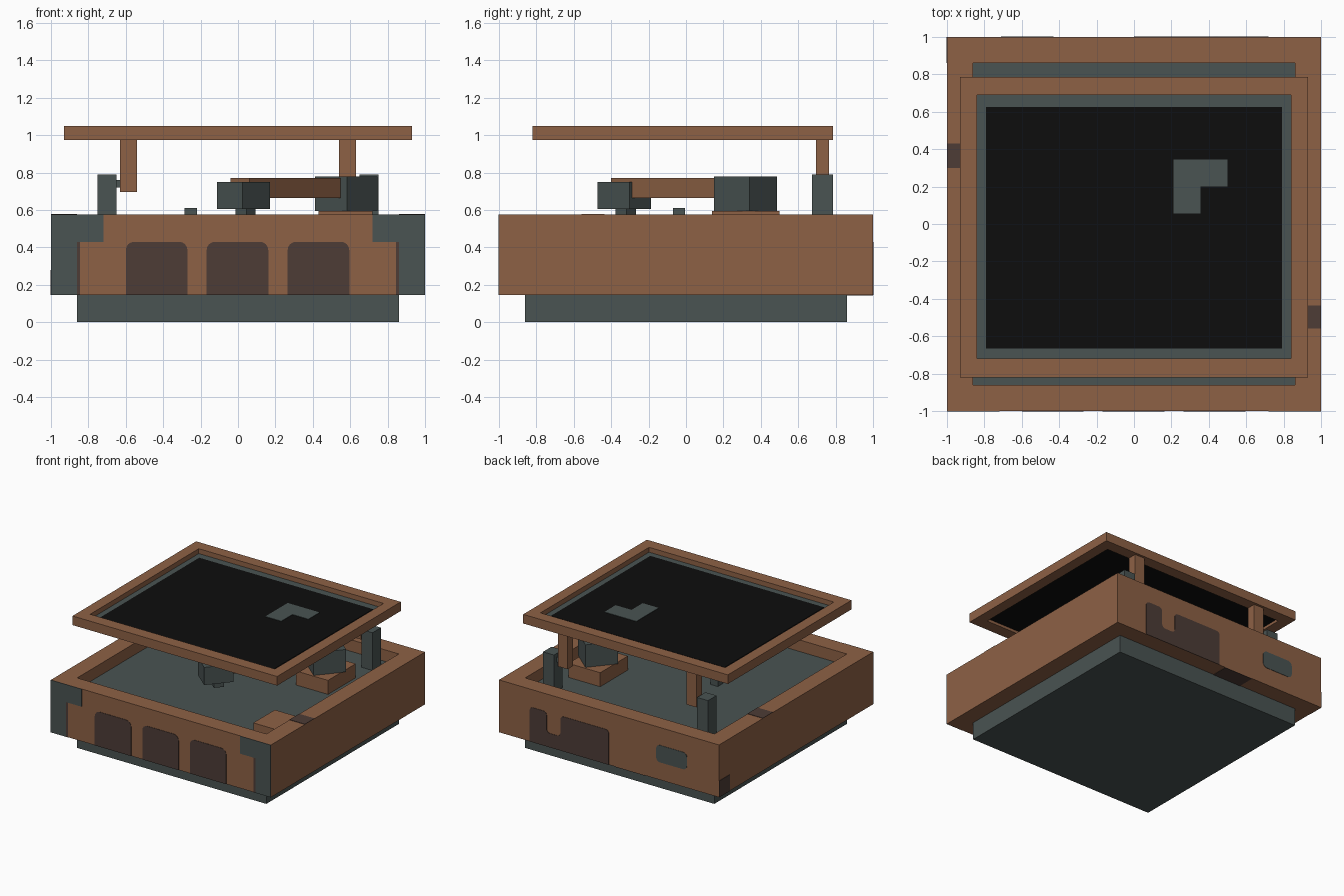
import bpy, bmesh, math
from mathutils import Matrix, Vector

cube = bpy.data.objects.get("Cube")
if cube:
    bpy.data.objects.remove(cube, do_unlink=True)


def material(name, rgb):
    m = bpy.data.materials.new(name)
    m.use_nodes = True
    m.diffuse_color = (*rgb, 1)
    m.node_tree.nodes["Principled BSDF"].inputs["Base Color"].default_value = (*rgb, 1)
    return m


brown = material("warm_brown", (0.27, 0.12, 0.06))
dark = material("dark_brown", (0.074, 0.045, 0.037))
grey = material("slate_grey", (0.067, 0.087, 0.085))
black = material("black", (0.004, 0.004, 0.004))


def finish(name, bm, mat):
    bmesh.ops.recalc_face_normals(bm, faces=bm.faces)
    mesh = bpy.data.meshes.new(name)
    bm.to_mesh(mesh)
    bm.free()
    mesh.materials.append(mat)
    ob = bpy.data.objects.new(name, mesh)
    bpy.context.scene.collection.objects.link(ob)
    return ob


def block(name, centre, size, z0, z1, mat, angle=0):
    """Box given by its plan centre and size, its height range and its turn."""
    bm = bmesh.new()
    bmesh.ops.create_cube(bm, size=1)
    move = Matrix.Translation((*centre, (z0 + z1) / 2))
    turn = Matrix.Rotation(math.radians(angle), 4, 'Z')
    bm.transform(move @ turn @ Matrix.Diagonal((*size, z1 - z0, 1)))
    return finish(name, bm, mat)


def span(name, x0, x1, y0, y1, z0, z1, mat):
    return block(name, ((x0 + x1) / 2, (y0 + y1) / 2), (x1 - x0, y1 - y0), z0, z1, mat)


def frame(name, outer, inner, z0, z1, mat):
    """Open rectangular ring; outer and inner are (x0, x1, y0, y1)."""
    bm = bmesh.new()
    rings = []
    for (x0, x1, y0, y1) in (outer, inner):
        for z in (z0, z1):
            rings.append([bm.verts.new((x, y, z)) for x, y in
                          ((x0, y0), (x1, y0), (x1, y1), (x0, y1))])
    ob, ot, ib, it = rings
    for i in range(4):
        j = (i + 1) % 4
        for a, b in ((ob, ot), (ot, it), (it, ib), (ib, ob)):
            bm.faces.new((a[i], a[j], b[j], b[i]))
    return finish(name, bm, mat)


def plate(name, outline, place, normal, mat, radius=0, square_below=0.15):
    """Thin inlay; place maps 2D points to space, corners above a height are rounded."""
    bm = bmesh.new()
    face = bm.faces.new([bm.verts.new(place(a, b)) for a, b in outline])
    if radius:
        corners = [v for v in bm.verts if v.co.z > square_below]
        bmesh.ops.bevel(bm, geom=corners, offset=radius, segments=4,
                        affect='VERTICES', profile=0.5)
    out = bmesh.ops.extrude_face_region(bm, geom=bm.faces[:])
    for v in out["geom"]:
        if isinstance(v, bmesh.types.BMVert):
            v.co += Vector(normal) * 0.003
    return finish(name, bm, mat)


def rect(a0, a1, b0, b1):
    return [(a0, b0), (a1, b0), (a1, b1), (a0, b1)]


FLOOR, BASE, RIM, WIN = 0.48, 0.145, 0.575, 0.43
front = (lambda a, b: (a, -1, b), (0, -1, 0))
back = (lambda a, b: (a, 1, b), (0, 1, 0))
top = (lambda a, b: (a, b, RIM), (0, 0, 1))
under = (lambda a, b: (a, b, BASE), (0, 0, -1))
side = (lambda a, b: (-1, a, b), (-1, 0, 0))

# Case
span("plinth", -0.86, 0.86, -0.86, 0.86, 0, FLOOR, grey)
frame("case_walls", (-1, 1, -1, 1), (-0.86, 0.86, -0.86, 0.86), BASE, RIM, brown)

# Front windows and corner trim
for i, x in enumerate((-0.435, -0.003, 0.43)):
    plate(f"front_window_{i + 1}", rect(x - 0.165, x + 0.165, BASE, WIN), *front, dark, 0.045)
for s, label in ((1, "left"), (-1, "right")):
    plate(f"{label}_corner_trim",
          [(s * a, b) for a, b in ((1, BASE), (1, RIM), (0.72, RIM), (0.72, WIN),
                                   (0.86, WIN), (0.86, BASE))], *front, grey)
    plate(f"{label}_corner_gap", rect(s * 0.86, s * 0.845, BASE, WIN), *front, dark)

# Back openings
plate("back_opening", [(0.72, BASE), (0.72, WIN), (0.565, WIN), (0.565, 0.26), (0.44, 0.26),
                       (0.44, WIN), (0, WIN), (0, BASE)], *back, dark, 0.03)
plate("back_socket", rect(-0.71, -0.43, 0.29, WIN), *back, grey, 0.035)

# Small inlays on rim, underside and side
plate("left_rim_inlay", rect(0.86, 1, -0.56, -0.435), *top, dark)
plate("right_rim_inlay", rect(-1, -0.86, 0.3, 0.43), *top, dark)
plate("underside_inlay", rect(-0.32, -0.06, 0.86, 1), *under, dark)
plate("side_inlay", rect(0.86, 1, BASE, 0.28), *side, dark)

# Control panel and spindle
span("control_panel", 0.65, 0.86, -0.73, -0.45, FLOOR, 0.56, brown)
block("spindle", (-0.253, -0.037), (0.065, 0.065), FLOOR, 0.61, grey)

# Pickup arm
ANGLE = 49.5
span("arm_base", 0.43, 0.72, 0.14, 0.5, FLOOR, 0.595, brown)
block("arm_pivot", (0.578, 0.318), (0.25, 0.225), 0.595, 0.78, grey, ANGLE)
block("arm_bar", (0.255, -0.072), (0.75, 0.133), 0.665, 0.77, brown, ANGLE)
block("arm_head", (0.03, -0.33), (0.227, 0.178), 0.605, 0.75, grey, ANGLE)
block("stylus", (0.04, -0.322), (0.077, 0.077), 0.55, 0.605, grey, ANGLE)

# Lid hinges
for s, label in ((1, "left"), (-1, "right")):
    block(f"{label}_hinge_post", (s * 0.7, 0.73), (0.1, 0.11), FLOOR, 0.79, grey)
    block(f"{label}_hinge_pin", (s * 0.64, 0.73), (0.04, 0.04), 0.72, 0.76, grey)
    block(f"{label}_hinge_arm", (s * 0.585, 0.73), (0.09, 0.07), 0.695, 0.98, brown)

# Lid
LID = 1.01
frame("lid_frame", (-0.93, 0.93, -0.82, 0.785), (-0.84, 0.84, -0.72, 0.69), 0.975, 1.05, brown)
span("lid_border", -0.84, 0.84, -0.72, 0.69, LID - 0.008, LID, grey)
span("lid_pane", -0.79, 0.79, -0.665, 0.625, LID, LID + 0.004, black)
span("lid_lining", -0.84, 0.84, -0.72, 0.69, LID - 0.012, LID - 0.008, black)
plate("lid_mark", [(0.21, 0.055), (0.355, 0.055), (0.355, 0.2), (0.5, 0.2), (0.5, 0.345),
                   (0.21, 0.345)], lambda a, b: (a, b, LID + 0.004), (0, 0, 1), grey)
